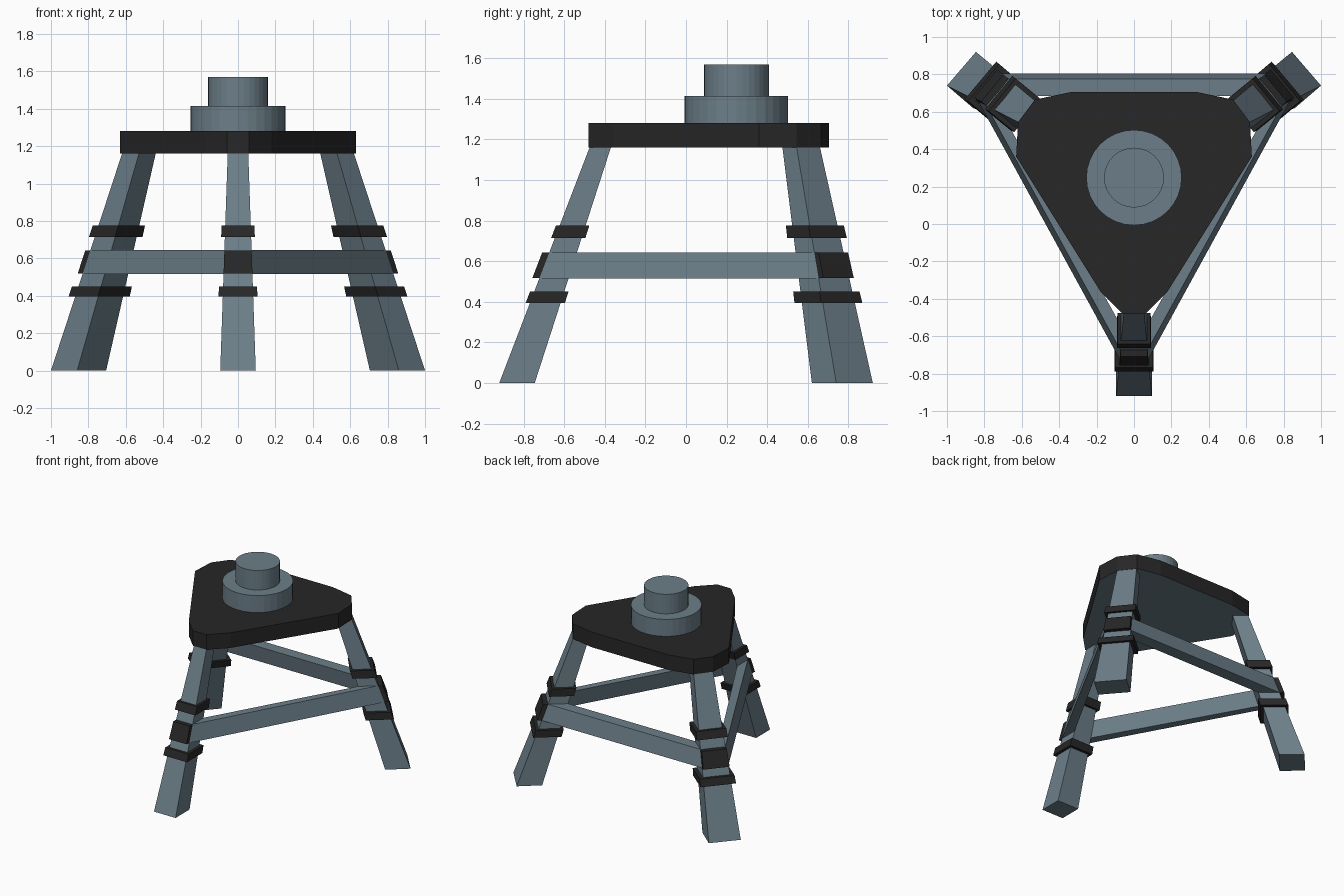
import bpy, bmesh
from mathutils import Vector

if "Cube" in bpy.data.objects:
    bpy.data.objects.remove(bpy.data.objects["Cube"])


def material(name, rgb):
    m = bpy.data.materials.new(name)
    m.diffuse_color = (*rgb, 1)
    m.use_nodes = True
    m.node_tree.nodes["Principled BSDF"].inputs["Base Color"].default_value = m.diffuse_color
    return m


STEEL = material("blue_grey", (0.15, 0.21, 0.25))
BLACK = material("black", (0.02, 0.02, 0.02))
TOP_Z = 1.16


def loft(name, low, high, *mats):
    """Closed solid between two matching rings of points."""
    n = len(low)
    faces = [list(range(n))[::-1], list(range(n, 2 * n))]
    faces += [[i, (i + 1) % n, n + (i + 1) % n, n + i] for i in range(n)]
    me = bpy.data.meshes.new(name)
    me.from_pydata([tuple(p) for p in low + high], [], faces)
    bm = bmesh.new()
    bm.from_mesh(me)
    bmesh.ops.recalc_face_normals(bm, faces=bm.faces)
    bm.to_mesh(me)
    bm.free()
    for m in mats:
        me.materials.append(m)
    ob = bpy.data.objects.new(name, me)
    bpy.context.collection.objects.link(ob)
    return ob


def section(leg, z, scale=1.0):
    """Leg cross-section at height z: outer left, outer right, inner right, inner left."""
    t = z / TOP_Z
    pts = [Vector((*a, 0)).lerp(Vector((*b, 0)), t) for a, b in zip(*leg)]
    c = sum(pts, Vector()) / 4
    return [c + (p - c) * scale + Vector((0, 0, z)) for p in pts]


def mirrored(ring):
    m = [(-x, y) for x, y in ring]
    return [m[1], m[0], m[3], m[2]]


# Leg footprints at the floor and under the platform
front = ([(-.095, -.92), (.095, -.92), (.095, -.745), (-.095, -.745)],
         [(-.055, -.475), (.055, -.475), (.055, -.37), (-.055, -.37)])
right = ([(1.0, .74), (.845, .92), (.705, .80), (.86, .62)],
         [(.62, .545), (.53, .66), (.44, .59), (.53, .475)])
left = tuple(mirrored(r) for r in right)
legs = [("front", front), ("right", right), ("left", left)]

for name, leg in legs:
    loft(name + "_leg", section(leg, 0), section(leg, TOP_Z), STEEL)
    # Straps above and below the brace
    for part, z0, z1 in (("lower", .395, .45), ("upper", .715, .775)):
        loft(f"{name}_{part}_strap", section(leg, z0, 1.28), section(leg, z1, 1.28), BLACK)
    # Plate on the outer face, between the braces
    rings = []
    for z in (.518, .642):
        ol, o_r, ir, il = section(leg, z)
        out = (ol + o_r - ir - il).normalized() * .035
        rings.append([ol + out, o_r + out, o_r.lerp(ir, .5), ol.lerp(il, .5)])
    loft(name + "_plate", *rings, BLACK)

# Braces bridging the facing sides of neighbouring legs
for i in range(3):
    (na, a), (nb, b) = legs[i], legs[(i + 1) % 3]
    rings = []
    for z in (.516, .644):
        sa, sb = section(a, z), section(b, z)
        rings.append([sa[1], sb[0], sb[3], sa[2]])
    loft(f"{na}_{nb}_brace", *rings, STEEL)

# Rounded triangular platform with a steel underside
half = [(.06, -.48), (.18, -.36), (.63, .36), (.62, .545), (.53, .665), (.34, .705)]
outline = half + [(-x, y) for x, y in reversed(half)]
platform = loft("platform", [(x, y, TOP_Z) for x, y in outline],
                [(x, y, 1.28) for x, y in outline], BLACK, STEEL)
platform.data.polygons[0].material_index = 1

# Stepped round mount
for name, r, z0, z1 in (("mount_base", .255, 1.28, 1.415), ("mount_post", .16, 1.415, 1.57)):
    bpy.ops.mesh.primitive_cylinder_add(vertices=32, radius=r, depth=z1 - z0,
                                        location=(0, .248, (z0 + z1) / 2))
    ob = bpy.context.object
    ob.name = name
    ob.data.materials.append(STEEL)
